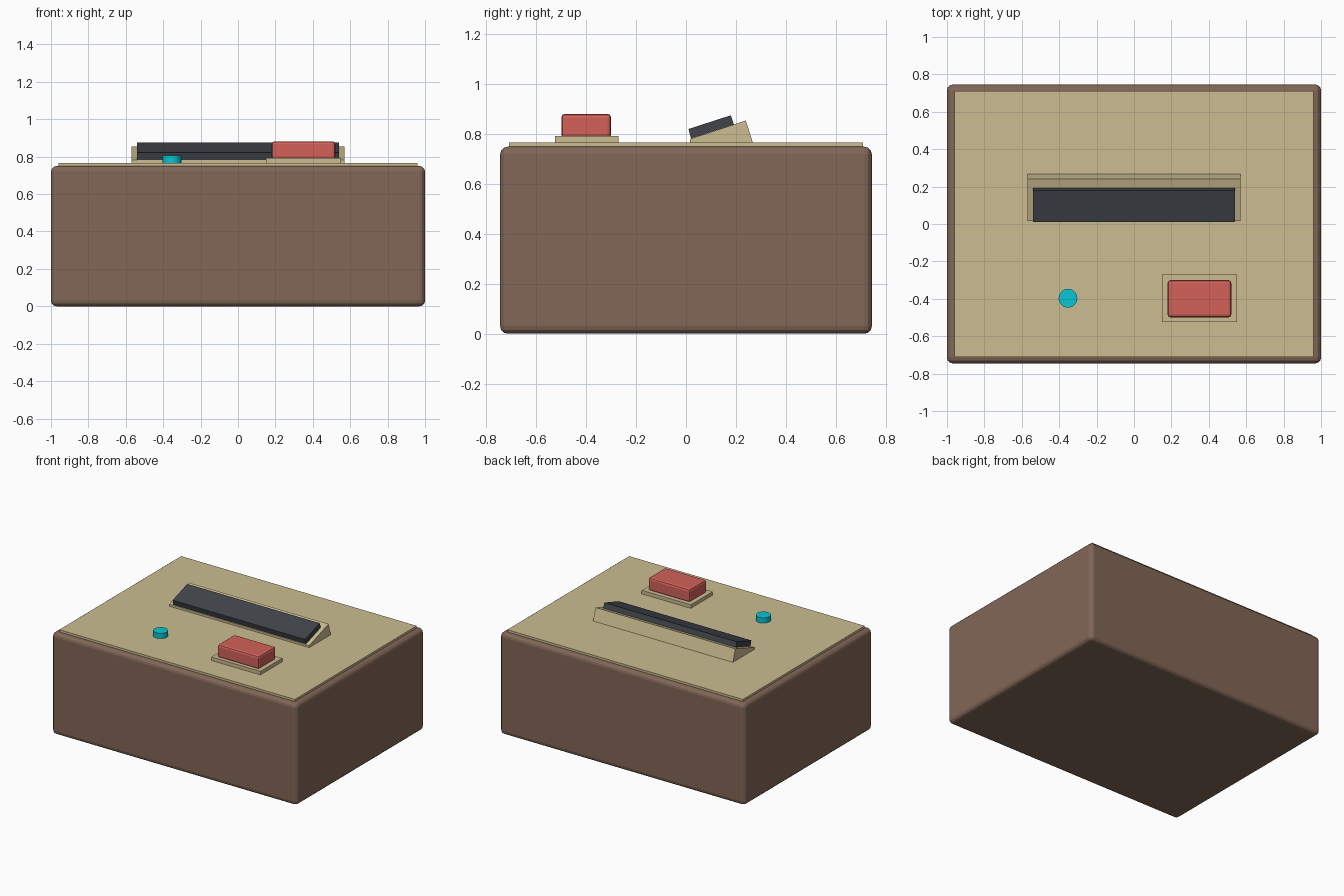
import bpy, bmesh, math

if "Cube" in bpy.data.objects:
    bpy.data.objects.remove(bpy.data.objects["Cube"])


def material(name, rgb):
    # sRGB 0-255 converted to linear
    lin = [((c / 255 + 0.055) / 1.055) ** 2.4 if c > 10 else c / 255 / 12.92 for c in rgb]
    m = bpy.data.materials.new(name)
    m.diffuse_color = (*lin, 1)
    m.use_nodes = True
    m.node_tree.nodes["Principled BSDF"].inputs["Base Color"].default_value = m.diffuse_color
    return m


BROWN = material("brown", (130, 103, 87))
TAN = material("tan", (204, 189, 145))
RED = material("red", (210, 97, 89))
DARK = material("charcoal", (64, 68, 74))
CYAN = material("cyan", (10, 198, 210))


def finish(name, bm, mat):
    bmesh.ops.recalc_face_normals(bm, faces=bm.faces)
    me = bpy.data.meshes.new(name)
    bm.to_mesh(me)
    bm.free()
    me.materials.append(mat)
    ob = bpy.data.objects.new(name, me)
    bpy.context.collection.objects.link(ob)
    return ob


def prism(name, profile, half_width, mat):
    """Extrude a (y, z) profile symmetrically along x."""
    bm = bmesh.new()
    face = bm.faces.new([bm.verts.new((-half_width, y, z)) for y, z in profile])
    ext = bmesh.ops.extrude_face_region(bm, geom=[face])
    verts = [v for v in ext["geom"] if isinstance(v, bmesh.types.BMVert)]
    bmesh.ops.translate(bm, verts=verts, vec=(2 * half_width, 0, 0))
    return finish(name, bm, mat)


def box(name, x, y, z, mat, bevel=0, segments=3):
    """Box from (min, max) ranges, optionally with rounded edges."""
    bm = bmesh.new()
    bmesh.ops.create_cube(bm, size=1)
    for v in bm.verts:
        v.co = [r[0] if c < 0 else r[1] for c, r in zip(v.co, (x, y, z))]
    ob = finish(name, bm, mat)
    if bevel:
        mod = ob.modifiers.new("rounded_edges", "BEVEL")
        mod.width, mod.segments = bevel, segments
    return ob


# Case and top panel
box("case", (-1, 1), (-0.745, 0.745), (0, 0.75), BROWN, 0.03)
box("top_panel", (-0.96, 0.96), (-0.71, 0.71), (0.745, 0.766), TAN)

# Button with its base plate
box("button_base", (0.15, 0.55), (-0.525, -0.27), (0.76, 0.792), TAN)
box("button", (0.18, 0.52), (-0.5, -0.3), (0.785, 0.882), RED, 0.015, 2)

# Tilted display on a wedge
prism("display_wedge", [(0.016, 0.76), (0.016, 0.781), (0.24, 0.855), (0.27, 0.76)], 0.57, TAN)
prism("display", [(0.02, 0.783), (0.01, 0.821), (0.18, 0.876), (0.192, 0.839)], 0.54, DARK)

# Indicator lamp
bm = bmesh.new()
bmesh.ops.create_cone(bm, cap_ends=True, segments=32, radius1=0.05, radius2=0.05, depth=0.045)
bmesh.ops.translate(bm, verts=bm.verts, vec=(-0.353, -0.397, 0.7825))
lamp = finish("indicator_lamp", bm, CYAN)
bpy.context.view_layer.objects.active = lamp
lamp.select_set(True)
bpy.ops.object.shade_smooth_by_angle(angle=math.radians(30))
